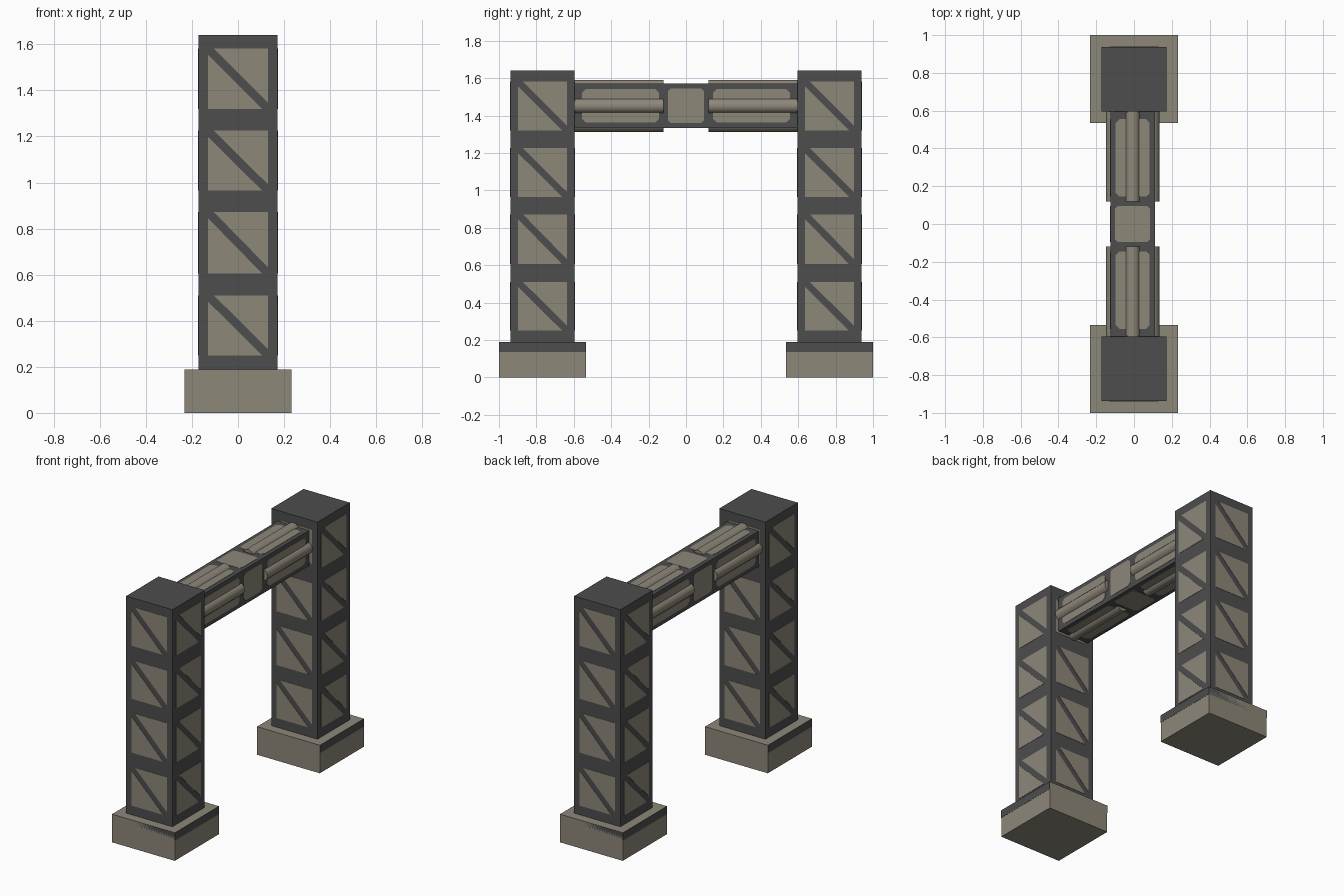
import bpy, bmesh, math
from mathutils import Vector

if "Cube" in bpy.data.objects:
    bpy.data.objects.remove(bpy.data.objects["Cube"])


def material(name, rgb):
    m = bpy.data.materials.new(name)
    m.diffuse_color = (*rgb, 1)
    m.use_nodes = True
    m.node_tree.nodes["Principled BSDF"].inputs["Base Color"].default_value = m.diffuse_color
    return m


DARK = material("dark grey steel", (0.075, 0.075, 0.075))
TAN = material("concrete tan", (0.27, 0.242, 0.191))
UP = Vector((0, 0, 1))


def finish(name, bm, mat):
    bmesh.ops.recalc_face_normals(bm, faces=bm.faces)
    me = bpy.data.meshes.new(name)
    bm.to_mesh(me)
    bm.free()
    me.materials.append(mat)
    ob = bpy.data.objects.new(name, me)
    bpy.context.collection.objects.link(ob)
    return ob


def box(name, lo, hi, mat):
    bm = bmesh.new()
    bmesh.ops.create_cube(bm, size=1)
    for v in bm.verts:
        v.co = [lo[i] + (v.co[i] + 0.5) * (hi[i] - lo[i]) for i in range(3)]
    return finish(name, bm, mat)


def plates(name, origin, u, v, polys, mat, thick=0.002):
    """Thin flat plates on the plane through origin spanned by u and v."""
    bm = bmesh.new()
    n = u.cross(v)
    for poly in polys:
        f = bm.faces.new([bm.verts.new(origin + u * a + v * b) for a, b in poly])
        ext = bmesh.ops.extrude_face_region(bm, geom=[f])["geom"]
        bmesh.ops.translate(bm, vec=n * thick,
                            verts=[g for g in ext if isinstance(g, bmesh.types.BMVert)])
    return finish(name, bm, mat)


def chamfered(a0, a1, b0, b1, c=0.02):
    return [(a0 + c, b0), (a1 - c, b0), (a1, b0 + c), (a1, b1 - c),
            (a1 - c, b1), (a0 + c, b1), (a0, b1 - c), (a0, b0 + c)]


# Triangular panels of a column face, leaving a diagonal brace between them
braced = []
h, d = 0.131, 0.026
for z0, z1 in ((0.25, 0.51), (0.605, 0.872), (0.965, 1.225), (1.32, 1.582)):
    braced.append([(-h, z0), (h - d, z0), (-h, z1 - d)])
    braced.append([(h, z1), (-h + d, z1), (h, z0 + d)])

# Towers: footing, dark collar and braced column
for side, label in ((-1, "front"), (1, "back")):
    cy = side * 0.767
    box(label + "_footing", (-0.232, cy - 0.233, 0), (0.232, cy + 0.233, 0.188), TAN)
    box(label + "_column", (-0.171, cy - 0.171, 0.18), (0.171, cy + 0.171, 1.641), DARK)
    for k in range(4):
        a = k * math.pi / 2
        u = Vector((math.cos(a), math.sin(a), 0))
        n = u.cross(UP)
        c = Vector((0, cy, 0))
        plates(f"{label}_column_panels_{k}", c + n * 0.171, u, UP, braced, TAN)
        band = [(-0.233, 0.135), (0.233, 0.135), (0.233, 0.188), (-0.233, 0.188)]
        plates(f"{label}_footing_band_{k}", c + n * 0.232, u, UP, [band], DARK, 0.001)

# Cross beam between the columns
CX, CZ, HW, HH = -0.007, 1.452, 0.117, 0.118
box("cross_beam", (CX - HW, -0.6, CZ - HH), (CX + HW, 0.6, CZ + HH), DARK)

# Panels and pipes on all four sides of the beam
Y = Vector((0, 1, 0))
panels = [chamfered(-0.095, 0.095, -0.093, 0.093, 0.015),
          chamfered(0.145, 0.555, -0.09, 0.09), chamfered(-0.555, -0.145, -0.09, 0.09)]
R = 0.042
for k, label in enumerate(("right", "top", "left", "bottom")):
    n = Vector(((1, 0, 0), (0, 0, 1), (-1, 0, 0), (0, 0, -1))[k])
    half = HW if k % 2 == 0 else HH
    centre = Vector((CX, 0, CZ))
    plates(f"beam_{label}_panels", centre + n * half, Y, n.cross(Y), panels, TAN)
    reach = half + (0.025 if k % 2 == 0 else 0.021) - R
    for s in (-1, 1):
        bpy.ops.mesh.primitive_cylinder_add(
            vertices=12, radius=R, depth=0.48,
            location=centre + n * reach + Y * s * 0.36, rotation=(math.pi / 2, 0, 0))
        pipe = bpy.context.object
        pipe.name = f"beam_{label}_pipe_{'back' if s > 0 else 'front'}"
        pipe.data.materials.append(TAN)
        bpy.ops.object.shade_smooth_by_angle(angle=math.radians(40))
